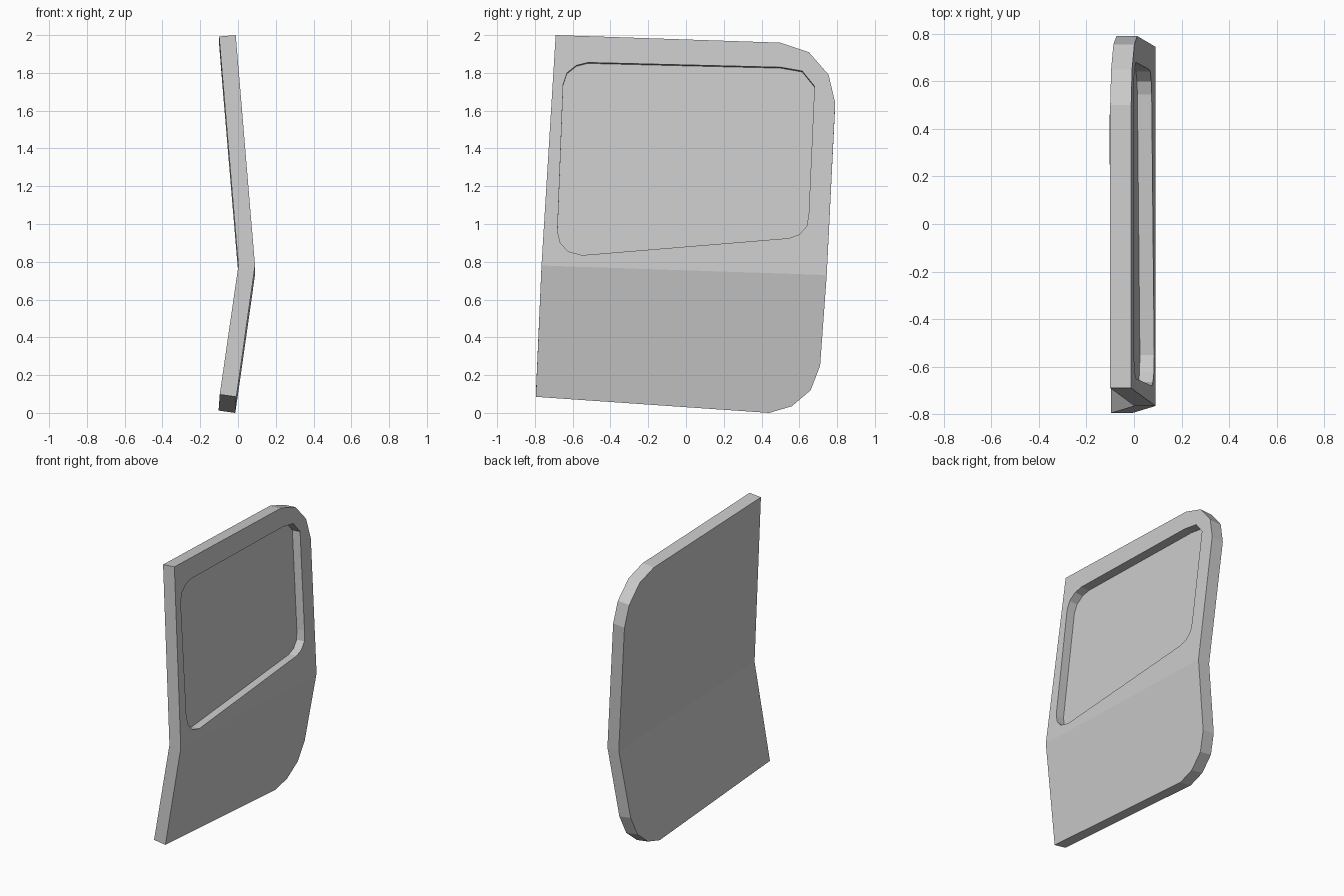
import bpy, bmesh
from mathutils import Vector

cube = bpy.data.objects.get("Cube")
if cube:
    bpy.data.objects.remove(cube, do_unlink=True)

CREASE, TOP, BOTTOM, TILT = 0.755, 1.977, 0.035, 0.033
THICK, RECESS = 0.088, 0.06


def outer_x(y, z):
    """Outer skin: leans inwards above and below the slanted crease."""
    t = z + TILT * y
    span = TOP - CREASE if t > CREASE else CREASE - BOTTOM
    return 0.09 - 0.102 * abs(t - CREASE) / span


def skin(y, z):
    return Vector((outer_x(y, z), y, z))


# Outline points as (y, z); the upper part runs from crease to crease over the top
upper = [(-0.765, 0.78), (-0.69, 2.0), (0.5, 1.96), (0.65, 1.91),
         (0.755, 1.79), (0.79, 1.64), (0.745, 0.73)]
lower = [(0.71, 0.25), (0.66, 0.12), (0.56, 0.035), (0.44, 0.0), (-0.795, 0.085)]
window = [(-0.52, 1.855), (-0.58, 1.84), (-0.63, 1.80), (-0.65, 1.74),
          (-0.68, 0.96), (-0.665, 0.90), (-0.625, 0.855), (-0.55, 0.835),
          (0.545, 0.925), (0.6, 0.945), (0.64, 0.99), (0.65, 1.06),
          (0.68, 1.73), (0.615, 1.81), (0.5, 1.83)]

bm = bmesh.new()


def ring(points, depth):
    """Ring of vertices sunk into the panel by depth, square to its skin."""
    verts = []
    for y, z in points:
        t = z + TILT * y - CREASE
        slope = 0.083 if t > 0.01 else (-0.14 if t < -0.01 else 0.0)
        verts.append(bm.verts.new(skin(y, z) - Vector((1, 0, slope)) * depth))
    return verts


def walls(a, b):
    for i in range(len(a)):
        j = (i + 1) % len(a)
        bm.faces.new((a[i], a[j], b[j], b[i]))


def loop_edges(verts):
    edges = []
    for a, b in zip(verts, verts[1:] + verts[:1]):
        edges.append(bm.edges.get((a, b)) or bm.edges.new((a, b)))
    return edges


# Panel edge and the two flat halves of the inner side
n = len(upper)
front = ring(upper + lower, 0)
back = ring(upper + lower, THICK)
walls(front, back)
bm.faces.new(back[:n])
bm.faces.new([back[0]] + back[n - 1:])

# Lower outer skin
bm.faces.new([front[0]] + front[n - 1:])

# Recessed window: rim, walls and pane
rim = ring(window, 0)
pane = ring(window, RECESS)
walls(rim, pane)
bm.faces.new(pane)

# Upper outer skin around the window
bmesh.ops.triangle_fill(bm, use_beauty=True,
                        edges=loop_edges(front[:n]) + loop_edges(rim))
bmesh.ops.recalc_face_normals(bm, faces=bm.faces[:])

mesh = bpy.data.meshes.new("door_panel")
bm.to_mesh(mesh)
bm.free()
door = bpy.data.objects.new("door_panel", mesh)
bpy.context.collection.objects.link(door)

# Plain grey paint
grey = bpy.data.materials.new("light_grey")
grey.use_nodes = True
colour = (0.6, 0.6, 0.6, 1)
grey.diffuse_color = colour
grey.node_tree.nodes["Principled BSDF"].inputs["Base Color"].default_value = colour
mesh.materials.append(grey)
